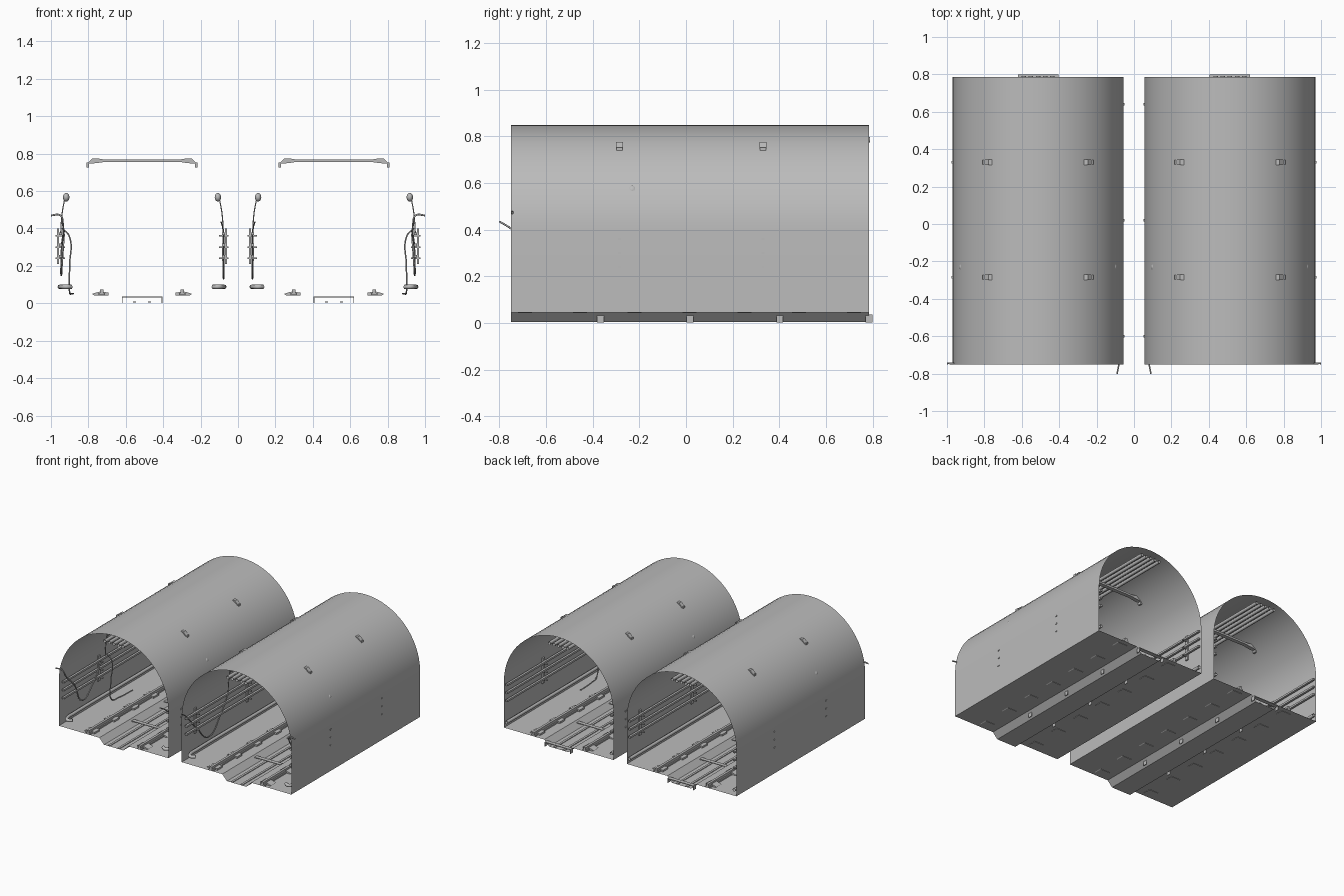
import bpy, bmesh, math
from mathutils import Vector

cube = bpy.data.objects.get("Cube")
if cube:
    bpy.data.objects.remove(cube, do_unlink=True)

FRONT, BACK = -0.75, 0.785
CENTRE, RADIUS, SPRING, FLOOR = 0.513, 0.4575, 0.39, 0.045

grey = bpy.data.materials.new("concrete_grey")
grey.use_nodes = True
colour = (0.5, 0.5, 0.5, 1)
grey.diffuse_color = colour
grey.node_tree.nodes["Principled BSDF"].inputs["Base Color"].default_value = colour


def finish(name, bm):
    """Turn a bmesh into a shaded object."""
    bmesh.ops.recalc_face_normals(bm, faces=bm.faces)
    mesh = bpy.data.meshes.new(name)
    bm.to_mesh(mesh)
    bm.free()
    mesh.shade_smooth()
    mesh.set_sharp_from_angle(angle=math.radians(30))
    mesh.materials.append(grey)
    obj = bpy.data.objects.new(name, mesh)
    bpy.context.collection.objects.link(obj)
    return obj


def extrude(name, profile, y0, y1, capped=True):
    """Sweep a closed x-z profile along y."""
    bm = bmesh.new()
    near = [bm.verts.new((x, y0, z)) for x, z in profile]
    far = [bm.verts.new((x, y1, z)) for x, z in profile]
    n = len(profile)
    for i in range(n):
        j = (i + 1) % n
        bm.faces.new((near[i], near[j], far[j], far[i]))
    if capped:
        bm.faces.new(near)
        bm.faces.new(far)
    return finish(name, bm)


def box(name, x0, x1, y0, y1, z0, z1):
    return extrude(name, [(x0, z0), (x1, z0), (x1, z1), (x0, z1)], y0, y1)


def tube(name, points, radius, smooth=True, caps=False):
    """Pipe or cable through the given points."""
    curve = bpy.data.curves.new(name, 'CURVE')
    curve.dimensions = '3D'
    curve.bevel_depth = radius
    curve.bevel_resolution = 2
    curve.resolution_u = 6
    curve.use_fill_caps = caps
    if smooth:
        spline = curve.splines.new('BEZIER')
        spline.bezier_points.add(len(points) - 1)
        for bp, p in zip(spline.bezier_points, points):
            bp.co = p
            bp.handle_left_type = bp.handle_right_type = 'AUTO'
    else:
        spline = curve.splines.new('POLY')
        spline.points.add(len(points) - 1)
        for sp, p in zip(spline.points, points):
            sp.co = (*p, 1)
    curve.materials.append(grey)
    obj = bpy.data.objects.new(name, curve)
    bpy.context.collection.objects.link(obj)
    return obj


def build_tunnel(s, tag):
    def X(u):
        return s * (CENTRE + u)

    # Thin vaulted shell with a trough in the floor
    arch = [(RADIUS * math.cos(a), SPRING + RADIUS * math.sin(a))
            for a in (math.pi * i / 32 for i in range(33))]
    floor = [(-RADIUS, FLOOR), (-0.12, FLOOR), (-0.08, 0.003),
             (0.08, 0.003), (0.12, FLOOR), (RADIUS, FLOOR)]
    extrude(tag + "tunnel_shell", [(X(u), z) for u, z in arch + floor],
            FRONT, BACK, capped=False)

    # Hollow ceiling pipes on two hanger beams
    for i in range(5):
        u = (i - 2) * 0.038
        tube(tag + "ceiling_pipe", [(X(u), FRONT, 0.785), (X(u), BACK + 0.005, 0.785)],
             0.012, smooth=False)
    half = [(0.295, 0.745), (0.265, 0.775), (0.24, 0.775), (0.21, 0.77)]
    under = [(0.2, 0.756), (0.24, 0.75)]
    beam = half + [(-u, z) for u, z in reversed(half)]
    beam += [(-u, z) for u, z in reversed(under)] + under
    for y in (-0.285, 0.33):
        extrude(tag + "hanger_beam", [(X(u), z) for u, z in beam], y - 0.015, y + 0.015)
        for w in (-1, 1):
            for u in (0.26, 0.29):
                top = SPRING + math.sqrt(RADIUS ** 2 - u ** 2) + 0.008
                box(tag + "hanger_clip", X(w * u - 0.006), X(w * u + 0.006),
                    y - 0.012, y + 0.012, top - 0.025, top)

    # Running rails on spaced base plates
    for w in (-1, 1):
        u = w * 0.215
        box(tag + "rail", X(u - 0.009), X(u + 0.009), FRONT, BACK, FLOOR, 0.075)
        box(tag + "rail_foot", X(u - 0.018), X(u + 0.018), FRONT, BACK, FLOOR, 0.055)
        for i in range(7):
            y = -0.69 + i * 0.235
            wedge = [(0.18, 0.042), (0.255, 0.042), (0.268, 0.05), (0.23, 0.062), (0.18, 0.058)]
            extrude(tag + "rail_plate", [(X(w * p), z) for p, z in wedge], y - 0.03, y + 0.03)

    # Bridging frames across the trough
    for y in (-0.367, 0.018, 0.402, 0.785):
        box(tag + "trough_bridge", X(-0.108), X(0.108), y - 0.015, y + 0.015, 0.031, 0.036)
        for w in (-1, 1):
            box(tag + "bridge_leg", X(w * 0.108), X(w * 0.104), y - 0.015, y + 0.015, 0.002, 0.036)
    for u in (-0.04, 0.04):
        box(tag + "trough_strip", X(u - 0.008), X(u + 0.008), FRONT, BACK, 0.004, 0.009)

    for w in (-1, 1):
        side = tag + ("outer_" if w > 0 else "inner_")

        def W(d):
            """x at distance d inside this wall."""
            return X(w * (RADIUS - d))

        # Cable rack: posts, arms, rails
        stations = (-0.285, 0.33) if w > 0 else (-0.6, 0.02, 0.64)
        for y in stations:
            box(side + "rack_post", W(0.004), W(0.014), y - 0.012, y + 0.012, 0.21, 0.4)
            for z in (0.24, 0.3, 0.36):
                box(side + "rack_arm", W(-0.005), W(0.045), y - 0.006, y + 0.006, z - 0.004, z + 0.004)
        for z in (0.245, 0.305, 0.365):
            box(side + "rack_rail", W(0.014), W(0.03), FRONT + 0.02, BACK, z, z + 0.014)

        # Floor pipe with a bent front end
        tube(side + "floor_pipe", [(W(0.08), -0.7, 0.088), (W(0.05), -0.715, 0.088),
                                   (W(0.025), -0.68, 0.088), (W(0.02), -0.6, 0.088),
                                   (W(0.02), 0.1, 0.088), (W(0.02), BACK, 0.088)], 0.012)

        # Wall lamp and its lead
        bm = bmesh.new()
        bmesh.ops.create_uvsphere(bm, u_segments=16, v_segments=10, radius=1)
        for v in bm.verts:
            v.co = Vector((W(0.052) + v.co.x * 0.017, -0.23 + v.co.y * 0.022,
                           0.567 + v.co.z * 0.023))
        finish(side + "lamp", bm)
        tube(side + "lamp_lead", [(W(0.042), -0.23, 0.55), (W(0.03), -0.23, 0.48),
                                  (W(0.022), -0.23, 0.37)], 0.003)

        # Slack cables from the mouth down the wall
        if w > 0:
            tube(side + "entry_cable", [(W(-0.03), -0.745, 0.47), (W(0.02), -0.742, 0.47),
                                        (W(0.035), -0.72, 0.42), (W(0.028), -0.6, 0.3),
                                        (W(0.025), -0.5, 0.15), (W(0.03), -0.4, 0.22),
                                        (W(0.04), -0.3, 0.37)], 0.005)
            tube(side + "drop_cable", [(W(0.03), -0.23, 0.4), (W(0.068), -0.22, 0.36),
                                       (W(0.07), -0.23, 0.2), (W(0.07), -0.22, 0.06),
                                       (W(0.08), -0.15, 0.052), (W(0.09), 0.0, 0.052)], 0.004)
        else:
            tube(side + "entry_cable", [(W(0.035), -0.8, 0.435), (W(0.025), -0.745, 0.4),
                                        (W(0.022), -0.6, 0.25), (W(0.022), -0.45, 0.13),
                                        (W(0.025), -0.32, 0.25), (W(0.024), -0.23, 0.37)], 0.004)


build_tunnel(1, "left_")
build_tunnel(-1, "right_")
